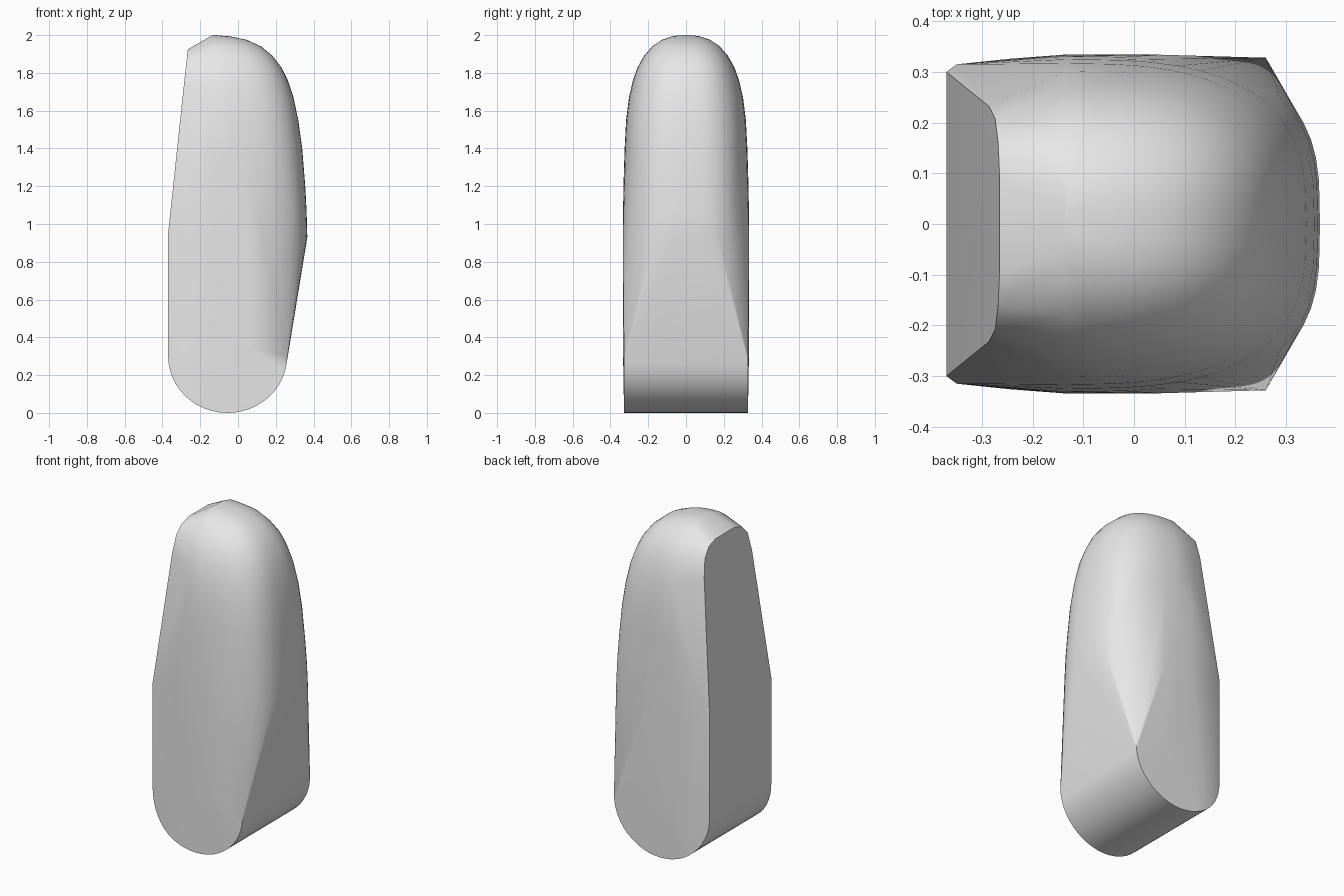
import bpy
import bmesh
import math

cube = bpy.data.objects.get("Cube")
if cube:
    bpy.data.objects.remove(cube, do_unlink=True)

# Plain grey material
grey = bpy.data.materials.new("plain grey")
grey.use_nodes = True
colour = (0.8, 0.8, 0.8, 1.0)
grey.diffuse_color = colour
grey.node_tree.nodes["Principled BSDF"].inputs["Base Color"].default_value = colour

points = []


def add_pair(x, y, z):
    """Add a point and its mirror across the y = 0 plane."""
    points.append((x, y, z))
    points.append((x, -y, z))


# Rounded dome: each row is height, reach towards +x, half width, squareness
BACK = -0.135
rows = [
    (0.93, 0.367, 0.333, 3.2), (1.07, 0.363, 0.333, 3.1),
    (1.20, 0.356, 0.331, 3.0), (1.40, 0.340, 0.325, 2.9),
    (1.55, 0.319, 0.317, 2.8), (1.67, 0.294, 0.302, 2.7),
    (1.76, 0.264, 0.281, 2.6), (1.83, 0.229, 0.256, 2.6),
    (1.89, 0.183, 0.222, 2.5), (1.94, 0.123, 0.179, 2.5),
    (1.975, 0.047, 0.128, 2.4), (1.993, -0.04, 0.075, 2.3),
    (2.0, -0.12, 0.03, 2.2),
]
STEPS = 14
for z, reach, half, power in rows:
    for i in range(STEPS + 1):
        a = math.pi / 2 * i / STEPS
        x = BACK + (reach - BACK) * math.cos(a) ** (2 / power)
        add_pair(x, half * math.sin(a) ** (2 / power), z)

# Rounded foot running from side to side
STEPS = 24
for i in range(STEPS + 1):
    a = math.pi + math.pi * i / STEPS
    x = -0.055 + 0.315 * math.cos(a)
    z = 0.30 + 0.30 * math.sin(a)
    side = 0.328 - 0.028 * max(0, (-0.2 - x) / 0.17) ** 2
    add_pair(x, side, z)

# Flat face on -x: upright lower part, then a slope with a rounded top
for x, y, z in [(-0.37, 0.30, 0.95), (-0.35, 0.315, 0.93),
                (-0.286, 0.232, 1.74), (-0.274, 0.208, 1.85),
                (-0.268, 0.16, 1.905), (-0.265, 0.09, 1.925)]:
    add_pair(x, y, z)

# Broad side panels
for z in (0.35, 0.9):
    add_pair(-0.14, 0.334, z)
    add_pair(0.05, 0.334, z)

# Wrap everything in one convex skin
bm = bmesh.new()
for p in points:
    bm.verts.new(p)
bmesh.ops.remove_doubles(bm, verts=bm.verts[:], dist=0.0005)
bmesh.ops.convex_hull(bm, input=bm.verts[:], use_existing_faces=False)
loose = [v for v in bm.verts if not v.link_faces]
bmesh.ops.delete(bm, geom=loose, context='VERTS')
bmesh.ops.dissolve_limit(bm, angle_limit=math.radians(0.5),
                         verts=bm.verts[:], edges=bm.edges[:])
bmesh.ops.recalc_face_normals(bm, faces=bm.faces[:])

mesh = bpy.data.meshes.new("rounded_body")
bm.to_mesh(mesh)
bm.free()
mesh.materials.append(grey)
body = bpy.data.objects.new("rounded_body", mesh)
bpy.context.collection.objects.link(body)

# Smooth shading with the hard edges kept
bpy.ops.object.select_all(action='DESELECT')
body.select_set(True)
bpy.context.view_layer.objects.active = body
bpy.ops.object.shade_smooth_by_angle(angle=math.radians(22))
